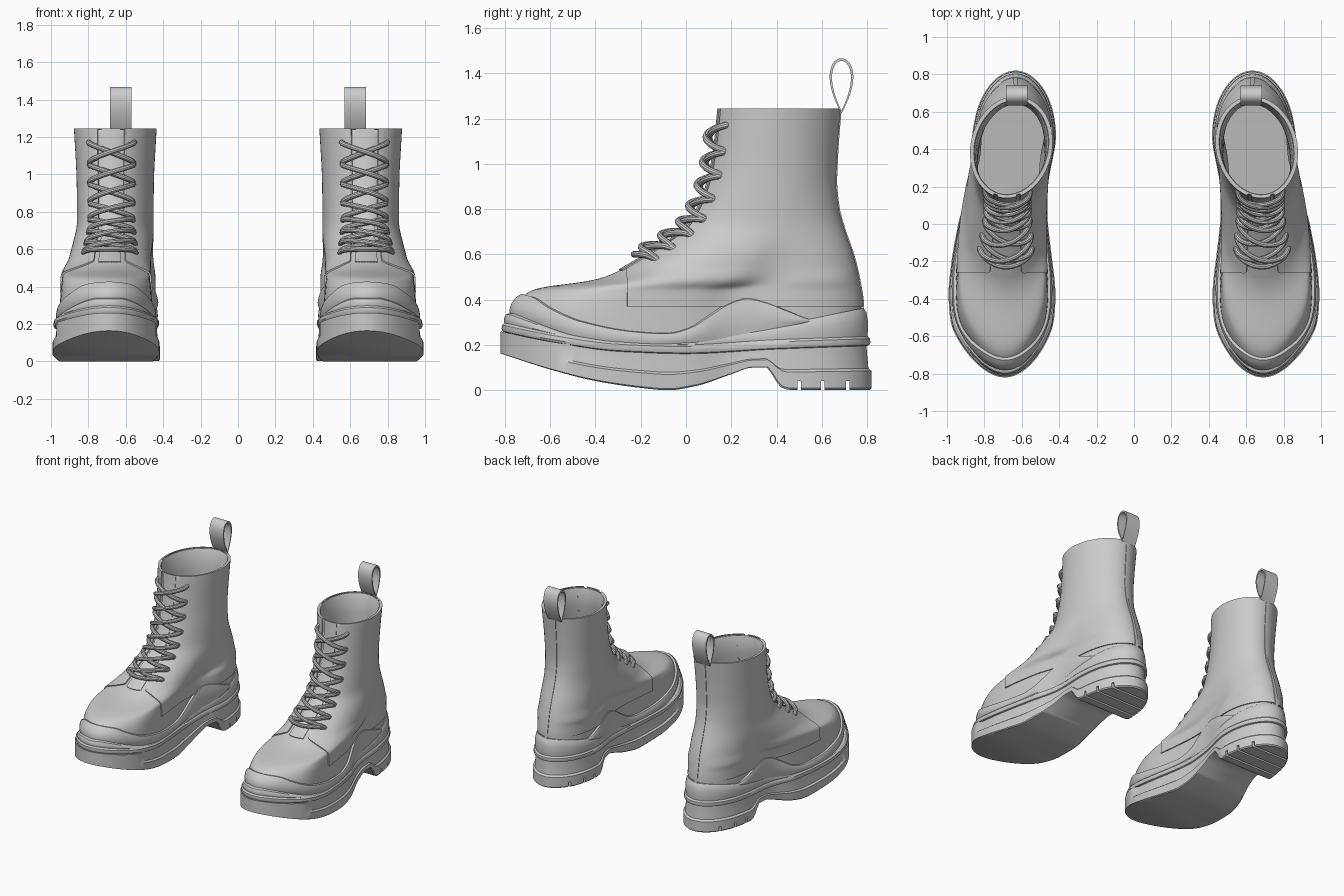
import bpy, bmesh, math
from mathutils import Vector

if "Cube" in bpy.data.objects:
    bpy.data.objects.remove(bpy.data.objects["Cube"])

mat = bpy.data.materials.new("grey_leather")
mat.diffuse_color = (0.6, 0.6, 0.6, 1)
mat.use_nodes = True
mat.node_tree.nodes["Principled BSDF"].inputs["Base Color"].default_value = mat.diffuse_color
PI = math.pi


def interp(tab, x):
    """Smooth, overshoot-free interpolation through (x, value) pairs."""
    n = len(tab)
    x = min(max(x, tab[0][0]), tab[-1][0])
    i = 0
    while i < n - 2 and x > tab[i + 1][0]:
        i += 1
    sl = lambda j: (tab[j + 1][1] - tab[j][1]) / (tab[j + 1][0] - tab[j][0])

    def tan(j):
        if j == 0 or j == n - 1:
            return sl(min(j, n - 2))
        a, b = sl(j - 1), sl(j)
        return 0 if a * b <= 0 else 2 * a * b / (a + b)
    h = tab[i + 1][0] - tab[i][0]
    s = (x - tab[i][0]) / h
    return (tab[i][1] * (1 + 2 * s) * (1 - s) ** 2 + tan(i) * h * s * (1 - s) ** 2
            + tab[i + 1][1] * s * s * (3 - 2 * s) + tan(i + 1) * h * s * s * (s - 1))


def build(name, rows, closed=True, cap=(False, False), cutters=()):
    """Skin rows of points, cap them, mirror into a pair."""
    bm = bmesh.new()
    R = [[bm.verts.new(p) for p in row] for row in rows]
    n = len(R[0])
    for a, b in zip(R, R[1:]):
        for i in range(n if closed else n - 1):
            j = (i + 1) % n
            bm.faces.new((a[i], a[j], b[j], b[i]))
    for row, on in ((R[0], cap[0]), (R[-1], cap[1])):
        if on:  # join the two halves of the ring across the foot
            for i in range(n // 2):
                q = [row[i], row[i + 1], row[-i - 1], row[-i]]
                bm.faces.new(list(dict.fromkeys(q)))
    bmesh.ops.remove_doubles(bm, verts=bm.verts, dist=1e-5)
    bmesh.ops.recalc_face_normals(bm, faces=bm.faces)
    me = bpy.data.meshes.new(name)
    bm.to_mesh(me)
    bm.free()
    ob = bpy.data.objects.new(name, me)
    bpy.context.collection.objects.link(ob)
    me.materials.append(mat)
    bpy.ops.object.select_all(action='DESELECT')
    ob.select_set(True)
    bpy.context.view_layer.objects.active = ob
    bpy.ops.object.shade_smooth_by_angle(angle=math.radians(35))
    for c in cutters:
        m = ob.modifiers.new("groove", 'BOOLEAN')
        m.operation, m.object, m.solver = 'DIFFERENCE', c, 'EXACT'
    ob.modifiers.new("pair", 'MIRROR').use_mirror_merge = False
    return ob


# Sole outline: width factor and centre line along y
WIDTH = [(-.82, .34), (-.75, .355), (-.6, .365), (-.4, .327), (-.2, .278), (0, .24), (.2, .217),
         (.5, .28), (.7, .317), (.82, .33)]
CENTRE = [(-.82, .69), (-.5, .705), (-.2, .706), (0, .70), (.2, .67), (.5, .64), (.82, .633)]
N = 110
RING = [PI * i / N for i in range(2 * N)]


def outline(t, inset, zf):
    y = -.82 * math.cos(t)
    d = inset(y) if callable(inset) else inset
    x = interp(CENTRE, y) + math.sin(t) * interp(WIDTH, y) * (1 - d / .3)
    return Vector((x, y * (1 - d / .82), zf(y)))


# Height lines of the sole layers along y
BOTTOM = [(-.82, .16), (-.6, .09), (-.4, .04), (-.2, .01), (-.08, 0), (.05, .02), (.2, .07), (.3, .1),
          (.36, .1), (.39, .06), (.42, .015), (.46, .002), (.82, .002)]
SOLE_TOP = [(-.82, .26), (-.6, .215), (-.3, .175), (0, .165), (.4, .185), (.82, .2)]
BAND_TOP = [(-.8, .34), (-.5, .24), (-.2, .207), (0, .217), (.3, .265), (.55, .31), (.8, .36)]
GUARD_TOP = [(-.8, .425), (-.72, .41), (-.62, .365), (-.47, .305), (-.25, .262), (-.1, .253), (0, .275),
             (.1, .335), (.18, .39), (.26, .415), (.35, .395), (.45, .355), (.58, .31), (.8, .3)]
bot = lambda y: interp(BOTTOM, y)
top = lambda y: interp(SOLE_TOP, y)
band = lambda y: interp(BAND_TOP, y)
mix = lambda a, b, f: a + (b - a) * f

# Heel groove cutters
cutters = []
for y in (.5, .605, .715):
    bpy.ops.mesh.primitive_cube_add(size=1, location=(.65, y, .01))
    c = bpy.context.object
    c.name, c.scale, c.hide_render = "groove_cutter", (.8, .016, .06), True
    c.hide_set(True)
    cutters.append(c)

# Outsole with raised toe, recessed flank and stepped heel
recess = lambda y: min(1, max(0, (y + .56) / .07))
rows = [[outline(t, lambda y: d * (recess(y) if f > .2 else 1), lambda y: mix(bot(y), top(y), f)) for t in RING]
        for f, d in ((0, .008), (.04, 0), (.42, 0), (.48, .014), (.93, .022), (1, .022))]
build("outsole", rows, cap=(True, True), cutters=cutters)

# Welt lip and midsole band
rows = [[outline(t, d, lambda y: top(y) + h) for t in RING]
        for h, d in ((-.004, .02), (0, .01), (.01, .005), (.028, .007), (.038, .018))]
build("welt", rows, cap=(True, True))
rows = [[outline(t, d, lambda y: mix(top(y) + .03, band(y), f)) for t in RING]
        for f, d in ((0, .02), (.3, .015), (.6, .017), (.88, .023), (1, .035))]
build("midsole_band", rows, cap=(True, True))

# Leather upper: profile tables by height
FRONT = [(.2, -.74), (.33, -.765), (.38, -.75), (.42, -.715), (.445, -.67), (.46, -.6), (.47, -.52), (.485, -.42),
         (.51, -.335), (.555, -.25), (.62, -.14), (.72, 0), (.82, .06), (.95, .105), (1.1, .13), (1.25, .145)]
BACK = [(.2, .77), (.36, .775), (.5, .755), (.6, .73), (.7, .695), (.8, .667), (.92, .655), (1.05, .66), (1.25, .675)]
BLEND = [(.2, 0), (.45, 0), (.55, .5), (.75, 1), (1.25, 1)]
RADIUS = [(.2, .205), (.6, .205), (.75, .195), (.95, .197), (1.25, .212)]
TOE = [(.2, .87), (.3, .86), (.4, .83), (.46, .8), (1.25, .8)]


def surf(t, z):
    yf, yb, b = interp(FRONT, z), interp(BACK, z), interp(BLEND, z)
    ys, u = -.82 * math.cos(t), (1 - math.cos(t)) / 2
    k = mix(interp(WIDTH, ys) * mix(interp(TOE, z), .87, u), interp(RADIUS, z), b)
    c = mix(interp(CENTRE, ys), mix(.68, .632, u), b)
    return Vector((c + math.sin(t) * k, (yf + yb) / 2 - (yb - yf) / 2 * math.cos(t), z))


def normal(t, z):
    a = surf(t + .01, z) - surf(t - .01, z)
    return a.cross(surf(t, z + .004) - surf(t, z - .004)).normalized()


def P(t, z, o):
    return surf(t, z) + normal(t, z) * o


U = [PI * i / 48 for i in range(96)]
levels = [.2 + .2 * i / 8 for i in range(8)] + [.4 + .16 * i / 24 for i in range(24)] \
    + [.56 + .675 * i / 24 for i in range(25)]
rows = [[surf(t, z) for t in U] for z in levels]
rows += [[P(t, z, o) for t in U] for z, o in ((1.241, -.004), (1.241, -.012), (1.235, -.016), (1.1, -.016),
                                              (.9, -.016), (.75, -.016), (.6, -.016), (.5, -.02))]
build("upper", rows)


# Wavy mudguard around the foot
def guard(t, f, o):
    y = -.79 * math.cos(t)
    zb, zc = band(y) - .012, interp(GUARD_TOP, y)
    zc = max(zc, zb)
    return P(t, mix(zb, zc, f), o * min(1, (zc - zb) / .03))


G = [PI * i / 80 for i in range(160)]
build("mudguard", [[guard(t, f, o) for t in G] for f, o in
                   ((0, .012), (.25, .019), (.5, .021), (.75, .018), (.93, .013), (1, -.006))])


# Raised panels that follow the upper, with edges folded inwards
def panel(name, t0, t1, zs, o, n):
    rows = []
    for j, z in enumerate([zs[0]] + zs + [zs[-1]]):
        a, b = t0(z), t1(z)
        ts = [a] + [mix(a, b, i / n) for i in range(n + 1)] + [b]
        rows.append([P(t, z, -.006 if j in (0, len(zs) + 1) or i in (0, n + 2) else o)
                     for i, t in enumerate(ts)])
    build(name, rows, closed=False)


def quarter_edge(z):
    yf, yb = interp(FRONT, z), interp(BACK, z)
    return max(.34, math.acos(min(1, ((yf + yb) / 2 + .26) / ((yb - yf) / 2))))


zq = [.37 + .19 * i / 24 for i in range(24)] + [.56 + .685 * i / 24 for i in range(25)]
panel("quarter_outer", quarter_edge, lambda z: PI - .03, zq, .008, 40)
panel("quarter_inner", lambda z: -quarter_edge(z), lambda z: .03 - PI, zq, .008, 40)
panel("tongue", lambda z: -.24, lambda z: .24, [.53 + .715 * i / 24 for i in range(25)], .006, 10)
panel("back_seam", lambda z: PI - .04, lambda z: PI + .04, [.35 + .89 * i / 24 for i in range(25)], .013, 4)


# Laces: crossed strands between eyelets plus a bar at the bottom
def lace(name, z0, z1, side, lift):
    rows, pts = [], []
    for i in range(25):
        a = -1 + i / 12
        t, z = side * a * .64, mix(z0, z1, i / 24)
        pts.append((P(t, z, -.012 + (.042 + lift * (1 - a * a)) * (1 - a ** 8)), normal(t, z)))
    for i, (p, n) in enumerate(pts):
        d = (pts[min(i + 1, 24)][0] - pts[max(i - 1, 0)][0]).normalized()
        s = d.cross(n).normalized()
        n = s.cross(d)
        rows.append([p + .0145 * (n * math.cos(k * PI / 5) + s * math.sin(k * PI / 5)) for k in range(10)])
    build(name, rows)


EYELETS = [.575, .625, .685, .755, .845, .95, 1.055, 1.175]
lace("lace_bar", .575, .575, 1, 0)
for a, b in zip(EYELETS, EYELETS[1:]):
    lace("lace_under", a, b, 1, 0)
    lace("lace_over", a, b, -1, .014)

# Teardrop pull loop at the back
rows = []
for i in range(49):
    a = 2 * PI * i / 48
    row = []
    for x, s in ((-.058, 1), (.058, 1), (.058, .8), (-.058, .8)):
        y = .687 + .068 * s * math.sin(a) * abs(math.sin(a / 2))
        row.append((.627 + x, y, 1.345 - (.122 if s == 1 else .11) * math.cos(a)))
    rows.append(row)
build("pull_loop", rows)
